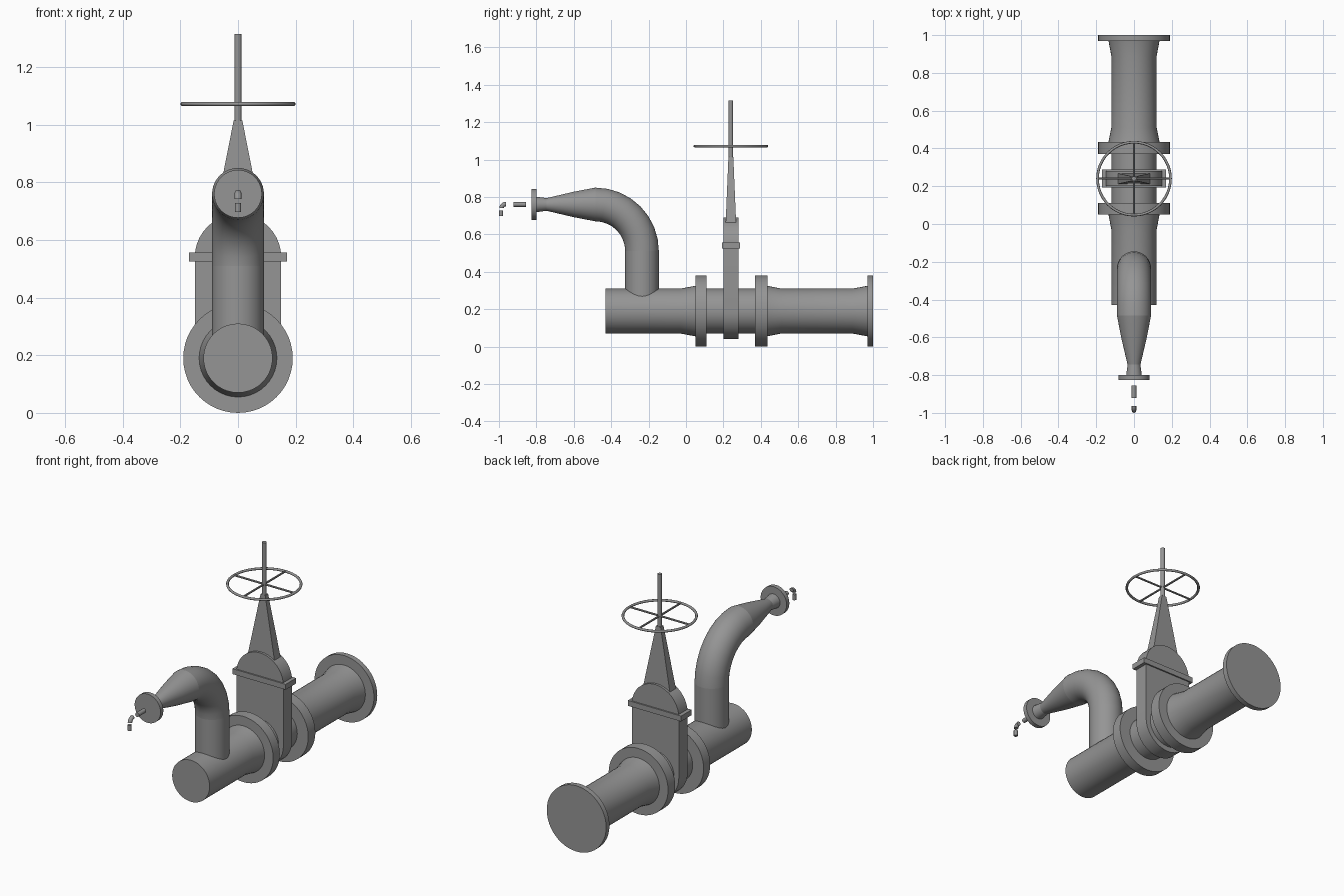
import bpy, bmesh, math
from math import sin, cos, pi, radians
from mathutils import Matrix

cube = bpy.data.objects.get("Cube")
if cube:
    bpy.data.objects.remove(cube, do_unlink=True)

grey = bpy.data.materials.new("steel grey")
grey.use_nodes = True
colour = (0.3, 0.3, 0.3, 1)
grey.diffuse_color = colour
grey.node_tree.nodes["Principled BSDF"].inputs["Base Color"].default_value = colour

AXIS = 0.19      # height of the main pipe axis
GATE = 0.24      # y of the gate valve
NOZZLE = 0.76    # height of the outlet axis


def finish(bm, name, smooth=True):
    bmesh.ops.recalc_face_normals(bm, faces=bm.faces)
    mesh = bpy.data.meshes.new(name)
    bm.to_mesh(mesh)
    bm.free()
    mesh.materials.append(grey)
    obj = bpy.data.objects.new(name, mesh)
    bpy.context.collection.objects.link(obj)
    if smooth:
        bpy.ops.object.select_all(action='DESELECT')
        obj.select_set(True)
        bpy.context.view_layer.objects.active = obj
        bpy.ops.object.shade_smooth_by_angle(angle=radians(35))
    return obj


def sweep(name, stations, sides=40):
    """Capped tube through (y, z, direction angle, radius) stations in the x = 0 plane."""
    bm = bmesh.new()
    rings = []
    for y, z, a, r in stations:
        ring = []
        for i in range(sides):
            t = 2 * pi * i / sides
            ring.append(bm.verts.new((r * cos(t), y - r * sin(t) * sin(a), z + r * sin(t) * cos(a))))
        rings.append(ring)
    for lo, hi in zip(rings, rings[1:]):
        for i in range(sides):
            j = (i + 1) % sides
            bm.faces.new((lo[i], lo[j], hi[j], hi[i]))
    bm.faces.new(rings[0])
    bm.faces.new(rings[-1])
    return finish(bm, name)


def along_y(name, z, profile, sides=40):
    return sweep(name, [(y, z, 0, r) for y, r in profile], sides)


def elbow(y, z, radius, tube, steps):
    """Stations of a quarter bend about (y, z), from level to upright."""
    return [(y + radius * side_cos, z + radius * side_sin, a - pi / 2, tube)
            for a in [pi / 2 * (1 - k / steps) for k in range(steps + 1)]
            for side_cos, side_sin in [(cos(a), sin(a))]]


def slab(name, outline, y0, y1):
    """Extrude an (x, z) outline from y0 to y1."""
    bm = bmesh.new()
    face = bm.faces.new([bm.verts.new((x, y0, z)) for x, z in outline])
    ext = bmesh.ops.extrude_face_region(bm, geom=[face])
    for v in ext["geom"]:
        if isinstance(v, bmesh.types.BMVert):
            v.co.y = y1
    return finish(bm, name)


def arc(z, r, start, end, n=20):
    return [(r * cos(radians(start + (end - start) * k / n)),
             z + r * sin(radians(start + (end - start) * k / n))) for k in range(n + 1)]


# Main pipe: closed inlet end, necks flaring toward each flange
along_y("inlet_pipe", AXIS, [(-0.43, 0.12), (-0.03, 0.12), (0.05, 0.135)])
along_y("valve_neck", AXIS, [(0.11, 0.12), (0.37, 0.12)])
along_y("outlet_pipe", AXIS, [(0.435, 0.135), (0.51, 0.12), (0.89, 0.12), (0.97, 0.135)])
for name, y0, y1 in (("front_flange", 0.05, 0.11), ("rear_flange", 0.37, 0.435), ("end_flange", 0.97, 1.0)):
    along_y(name, AXIS, [(y0, 0.19), (y1, 0.19)], 48)

# Gate valve body, collar and domed bonnet
slab("gate_body", arc(AXIS, 0.15, 180, 360) + [(0.15, 0.54), (-0.15, 0.54)], GATE - 0.04, GATE + 0.04)
slab("bonnet", arc(0.54, 0.15, 0, 180), GATE - 0.04, GATE + 0.04)
slab("gate_collar", [(-0.17, 0.525), (0.17, 0.525), (0.17, 0.556), (-0.17, 0.556)], GATE - 0.048, GATE + 0.048)

# Tapered yoke
bm = bmesh.new()
ends = [[bm.verts.new((sx * w, GATE + sy * d, z)) for sx, sy in ((-1, -1), (1, -1), (1, 1), (-1, 1))]
        for w, d, z in ((0.085, 0.028, 0.66), (0.015, 0.013, 1.015))]
for i in range(4):
    j = (i + 1) % 4
    bm.faces.new((ends[0][i], ends[0][j], ends[1][j], ends[1][i]))
bm.faces.new(ends[0])
bm.faces.new(ends[1])
finish(bm, "yoke", smooth=False)

# Stem
sweep("stem", [(GATE, 1.0, -pi / 2, 0.0125), (GATE, 1.315, -pi / 2, 0.0125)], 16)

# Handwheel rim and crossed spokes
bpy.ops.mesh.primitive_torus_add(location=(0, GATE, 1.072), major_radius=0.193, minor_radius=0.007,
                                 major_segments=48, minor_segments=10)
rim = bpy.context.object
rim.name = "handwheel_rim"
rim.data.materials.append(grey)
bpy.ops.object.shade_smooth_by_angle(angle=radians(60))
for name, axis in (("spoke_across", 'Y'), ("spoke_along", 'X')):
    bm = bmesh.new()
    bmesh.ops.create_cone(bm, cap_ends=True, segments=10, radius1=0.0055, radius2=0.0055, depth=0.386,
                          matrix=Matrix.Translation((0, GATE, 1.072)) @ Matrix.Rotation(pi / 2, 4, axis))
    finish(bm, name)

# Branch pipe: riser, bend, then reducer and small neck
sweep("branch_riser", [(-0.235, 0.2, -pi / 2, 0.09), (-0.235, 0.51, -pi / 2, 0.09)])
sweep("branch_bend", elbow(-0.485, 0.51, 0.25, 0.09, 8))
along_y("reducer", NOZZLE, [(-0.745, 0.034), (-0.6, 0.068), (-0.485, 0.09)])
along_y("nozzle_neck", NOZZLE, [(-0.8, 0.041), (-0.745, 0.034)])
along_y("nozzle_flange", NOZZLE, [(-0.825, 0.083), (-0.8, 0.083)])

# Small drain line in separate pieces
along_y("drain_tube", NOZZLE, [(-0.921, 0.0125), (-0.856, 0.0125)], 16)
# mirrored quarter bend turning downward
drain = [(-0.963 - (y + 0.963), z, -a, r) for y, z, a, r in elbow(-0.963, 0.742, 0.02, 0.012, 5)]
sweep("drain_elbow", [(y - 0.003 * k / 5, z, a, r) for k, (y, z, a, r) in enumerate(drain)], 16)
sweep("drain_spout", [(-0.989, 0.697, -pi / 2, 0.011), (-0.989, 0.729, -pi / 2, 0.011)], 16)
